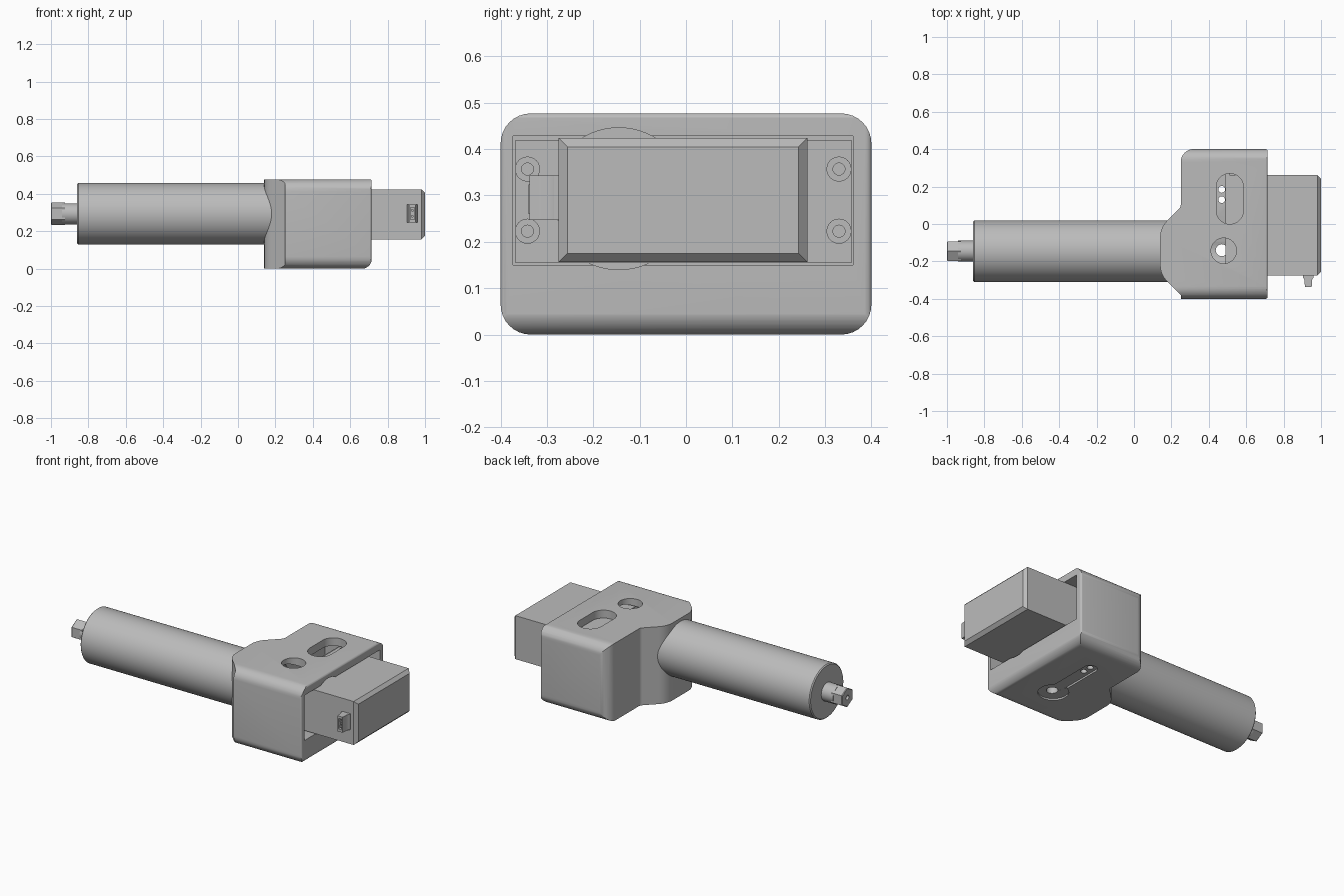
import bpy, bmesh, math
from mathutils import Vector

if "Cube" in bpy.data.objects:
    bpy.data.objects.remove(bpy.data.objects["Cube"])

GREY = bpy.data.materials.new("plain_grey")
GREY.use_nodes = True
GREY.diffuse_color = (0.5, 0.5, 0.5, 1)
GREY.node_tree.nodes["Principled BSDF"].inputs["Base Color"].default_value = (0.5, 0.5, 0.5, 1)


def disc(u, v, r, n=48, turn=0.0):
    """Regular outline around a centre."""
    return [(u + r * math.cos(turn + math.tau * i / n),
             v + r * math.sin(turn + math.tau * i / n)) for i in range(n)]


def rect(u0, u1, v0, v1, r=0.0):
    return fillet([(u0, v0, r), (u1, v0, r), (u1, v1, r), (u0, v1, r)])


def fillet(corners, steps=8):
    """Outline whose corners (u, v, radius) are rounded with true arcs."""
    out = []
    for i, (u, v, r) in enumerate(corners):
        p = Vector((u, v))
        if r == 0:
            out.append((u, v))
            continue
        a = (Vector(corners[i - 1][:2]) - p).normalized()
        b = (Vector(corners[(i + 1) % len(corners)][:2]) - p).normalized()
        half = a.angle(b) / 2
        centre = p + (a + b).normalized() * r / math.sin(half)
        reach = r / math.tan(half)
        start, end = p + a * reach - centre, p + b * reach - centre
        turn = math.atan2(start.x * end.y - start.y * end.x, start.dot(end))
        for k in range(steps + 1):
            c, s = math.cos(turn * k / steps), math.sin(turn * k / steps)
            out.append((centre.x + start.x * c - start.y * s,
                        centre.y + start.x * s + start.y * c))
    return out


def prism(name, axis, outline, low, high, chamfer=0.0, end=None):
    """Extrude an outline along an axis; optionally chamfer one end cap."""
    place = {"x": lambda u, v, w: (w, u, v),
             "y": lambda u, v, w: (u, w, v),
             "z": lambda u, v, w: (u, v, w)}[axis]
    bm = bmesh.new()
    rings = [[bm.verts.new(place(u, v, w)) for u, v in outline] for w in (low, high)]
    caps = [bm.faces.new(ring) for ring in rings]
    n = len(outline)
    for i in range(n):
        j = (i + 1) % n
        bm.faces.new((rings[0][i], rings[0][j], rings[1][j], rings[1][i]))
    bmesh.ops.recalc_face_normals(bm, faces=bm.faces)
    if chamfer:
        bmesh.ops.bevel(bm, geom=list(caps[end].edges), offset=chamfer,
                        segments=1, affect="EDGES", profile=0.5)
    mesh = bpy.data.meshes.new(name)
    bm.to_mesh(mesh)
    bm.free()
    mesh.materials.append(GREY)
    obj = bpy.data.objects.new(name, mesh)
    bpy.context.collection.objects.link(obj)
    return obj


def combine(target, tool, operation="DIFFERENCE"):
    """Apply a boolean and remove the tool."""
    mod = target.modifiers.new("cut", "BOOLEAN")
    mod.operation, mod.solver, mod.object = operation, "EXACT", tool
    bpy.context.view_layer.objects.active = target
    bpy.ops.object.modifier_apply(modifier=mod.name)
    bpy.data.objects.remove(tool)


HY, HZ = -0.145, 0.293   # handle axis

# Housing: plan, end and side outlines intersected
housing = prism("housing", "z", fillet([
    (0.715, -0.401, 0.015), (0.715, 0.401, 0.015), (0.25, 0.401, 0.07),
    (0.25, 0.09, 0.03), (0.14, -0.02, 0.12), (0.14, -0.27, 0.12),
    (0.25, -0.38, 0), (0.25, -0.401, 0)]), -0.1, 0.6)
combine(housing, prism("end_shape", "x", rect(-0.4, 0.4, 0, 0.477, 0.065), 0, 1), "INTERSECT")
combine(housing, prism("side_shape", "y", fillet([
    (0.05, -0.001, 0), (0.716, -0.001, 0.055), (0.716, 0.478, 0.015), (0.05, 0.478, 0)]),
    -0.6, 0.6), "INTERSECT")

# Open cavity and the round bore
combine(housing, prism("cavity", "x", rect(-0.373, 0.36, 0.15, 0.428), 0.34, 0.9))
combine(housing, prism("bore", "x", disc(HY, HZ, 0.153, 64), 0.31, 0.91))

# Top slot and top hole
combine(housing, prism("slot", "z", rect(0.44, 0.585, 0, 0.27, 0.072), 0.3, 0.6))
combine(housing, prism("top_hole", "z", disc(0.48, -0.143, 0.068), 0.3, 0.6))

# Keyhole recess underneath with three through holes
combine(housing, prism("recess_round", "z", disc(0.46, -0.14, 0.085), -0.1, 0.01))
combine(housing, prism("recess_neck", "z", rect(0.43, 0.51, -0.13, 0.225, 0.038), -0.1, 0.011))
for y, r in ((-0.14, 0.032), (0.13, 0.018), (0.185, 0.018)):
    combine(housing, prism("floor_hole", "z", disc(0.469, y, r, 24), -0.1, 0.25))

# Handle and driven shaft
handle = prism("handle", "x", disc(HY, HZ, 0.165, 64), -0.86, 0.25, 0.006, 0)
shaft = prism("shaft", "x", disc(HY, HZ, 0.056, 32), -0.94, -0.85)
hex_tip = prism("hex_tip", "x", disc(HY, HZ, 0.06, 6, math.pi / 2), -1, -0.925, 0.004, 0)
combine(hex_tip, prism("tip_hole", "x", disc(HY, HZ, 0.014, 16), -1.1, -0.96))

# Sliding block with a chamfered outer end
block = prism("block", "x", rect(-0.275, 0.262, 0.156, 0.424), 0.5, 1, 0.019, 1)

# Mounting plate behind the block, with screw bosses and a latch
plate = prism("mounting_plate", "x", rect(-0.368, 0.357, 0.154, 0.42), 0.49, 0.51)
parts = [housing, handle, shaft, hex_tip, block, plate]
for y in (-0.342, 0.33):
    for z in (0.223, 0.357):
        boss = prism("screw_boss", "x", disc(y, z, 0.027, 24), 0.5, 0.525)
        combine(boss, prism("screw_hole", "x", disc(y, z, 0.013, 24), 0.515, 0.6))
        parts.append(boss)
parts.append(prism("latch", "x", [(-0.34, 0.26), (-0.27, 0.245), (-0.27, 0.337), (-0.34, 0.324)],
                   0.5, 0.52))

# Connector on the front side of the block
connector = prism("connector", "z", [
    (0.903, -0.27), (0.903, -0.285), (0.911, -0.298), (0.914, -0.338),
    (0.95, -0.338), (0.952, -0.298), (0.96, -0.285), (0.96, -0.27)], 0.247, 0.343)
combine(connector, prism("socket", "y", rect(0.921, 0.943, 0.263, 0.328), -0.4, -0.315))
parts.append(connector)
for z in (0.28, 0.311):
    parts.append(prism("connector_pin", "y", disc(0.932, z, 0.007, 12), -0.33, -0.31))

# Smooth shading with crisp edges
bpy.ops.object.select_all(action="DESELECT")
for obj in parts:
    obj.select_set(True)
bpy.context.view_layer.objects.active = housing
bpy.ops.object.shade_smooth_by_angle(angle=math.radians(30))
